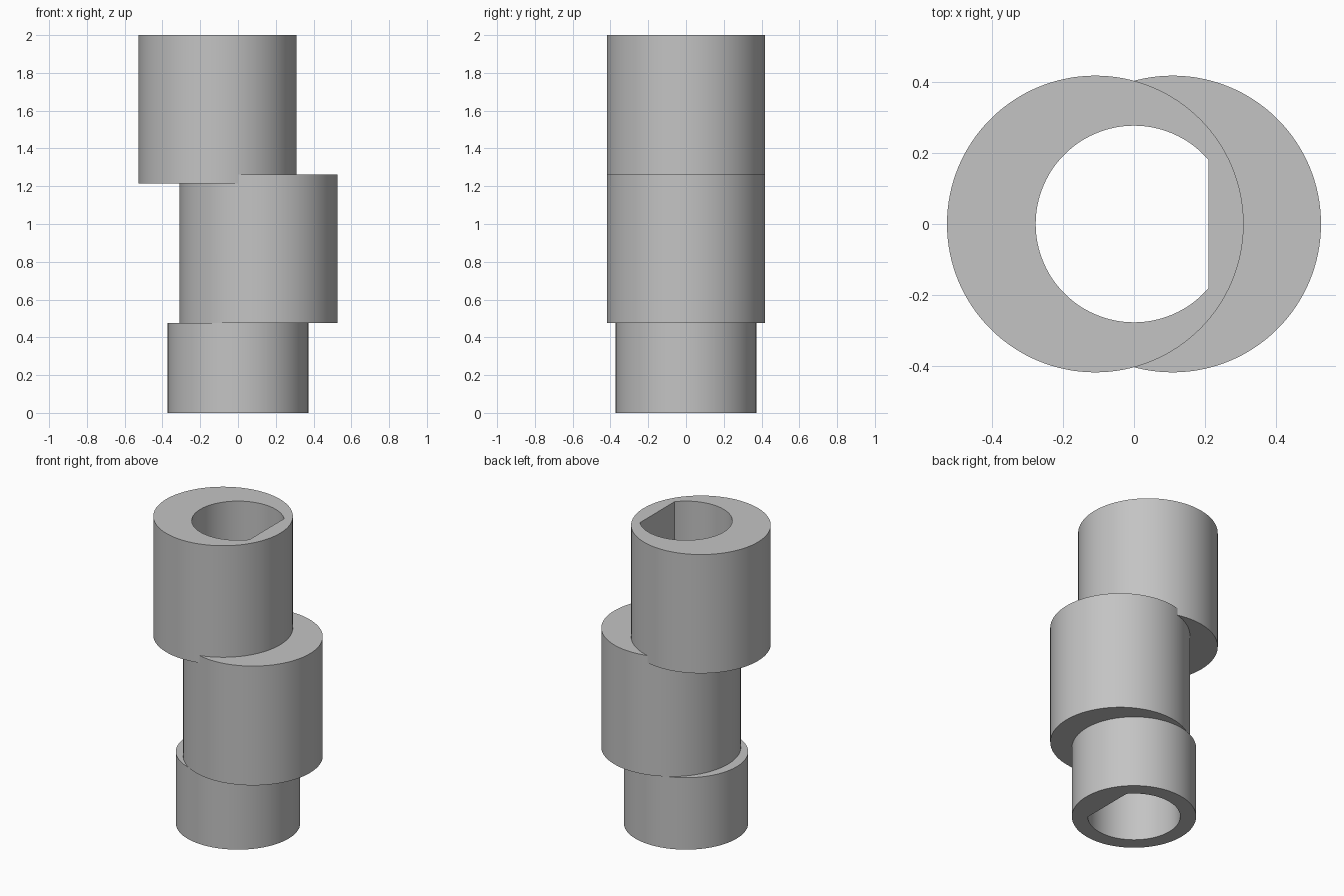
import bpy
import bmesh
import math

cube = bpy.data.objects.get("Cube")
if cube:
    bpy.data.objects.remove(cube, do_unlink=True)

HEIGHT = 2.0
OFFSET = 0.109        # eccentric shift of the two lobes
LOBE_RADIUS = 0.418
BORE_RADIUS = 0.277
FLAT_X = 0.21         # flat side of the bore

steel = bpy.data.materials.new("grey_steel")
steel.use_nodes = True
grey = (0.55, 0.55, 0.55, 1.0)
steel.diffuse_color = grey
steel.node_tree.nodes["Principled BSDF"].inputs["Base Color"].default_value = grey


def prism(name, outline, z0, z1):
    """Extrude a closed 2D outline from z0 to z1."""
    bm = bmesh.new()
    base = bm.faces.new([bm.verts.new((x, y, z0)) for x, y in outline])
    top = bmesh.ops.extrude_face_region(bm, geom=[base])["geom"]
    verts = [g for g in top if isinstance(g, bmesh.types.BMVert)]
    bmesh.ops.translate(bm, verts=verts, vec=(0, 0, z1 - z0))
    bmesh.ops.recalc_face_normals(bm, faces=bm.faces)
    mesh = bpy.data.meshes.new(name)
    bm.to_mesh(mesh)
    bm.free()
    mesh.materials.append(steel)
    obj = bpy.data.objects.new(name, mesh)
    bpy.context.collection.objects.link(obj)
    return obj


def arc(cx, radius, start, end, count):
    step = (end - start) / count
    return [(cx + radius * math.cos(start + i * step),
             radius * math.sin(start + i * step)) for i in range(count + 1)]


def cylinder(name, cx, radius, z0, z1):
    return prism(name, arc(cx, radius, 0, math.tau, 128)[:-1], z0, z1)


def combine(target, tool, operation):
    """Apply a boolean and discard the tool."""
    mod = target.modifiers.new(operation.title(), "BOOLEAN")
    mod.operation = operation
    mod.solver = "EXACT"
    mod.object = tool
    bpy.context.view_layer.objects.active = target
    bpy.ops.object.modifier_apply(modifier=mod.name)
    bpy.data.objects.remove(tool, do_unlink=True)


# Collar and two opposed eccentric lobes, overlapping a little in height
sleeve = cylinder("eccentric_sleeve", 0, 0.372, 0, 0.475)
lower_lobe = cylinder("lower_lobe", OFFSET, LOBE_RADIUS, 0.475, 1.263)
upper_lobe = cylinder("upper_lobe", -OFFSET, LOBE_RADIUS, 1.215, HEIGHT)
combine(sleeve, lower_lobe, "UNION")
combine(sleeve, upper_lobe, "UNION")

# D-shaped through bore
half = math.acos(FLAT_X / BORE_RADIUS)
bore = prism("bore_cutter", arc(0, BORE_RADIUS, half, math.tau - half, 96), -0.1, HEIGHT + 0.1)
bore.hide_render = True
combine(sleeve, bore, "DIFFERENCE")

# Smooth walls with crisp rims
bpy.ops.object.select_all(action="DESELECT")
sleeve.select_set(True)
bpy.context.view_layer.objects.active = sleeve
bpy.ops.object.shade_smooth_by_angle(angle=math.radians(20))
